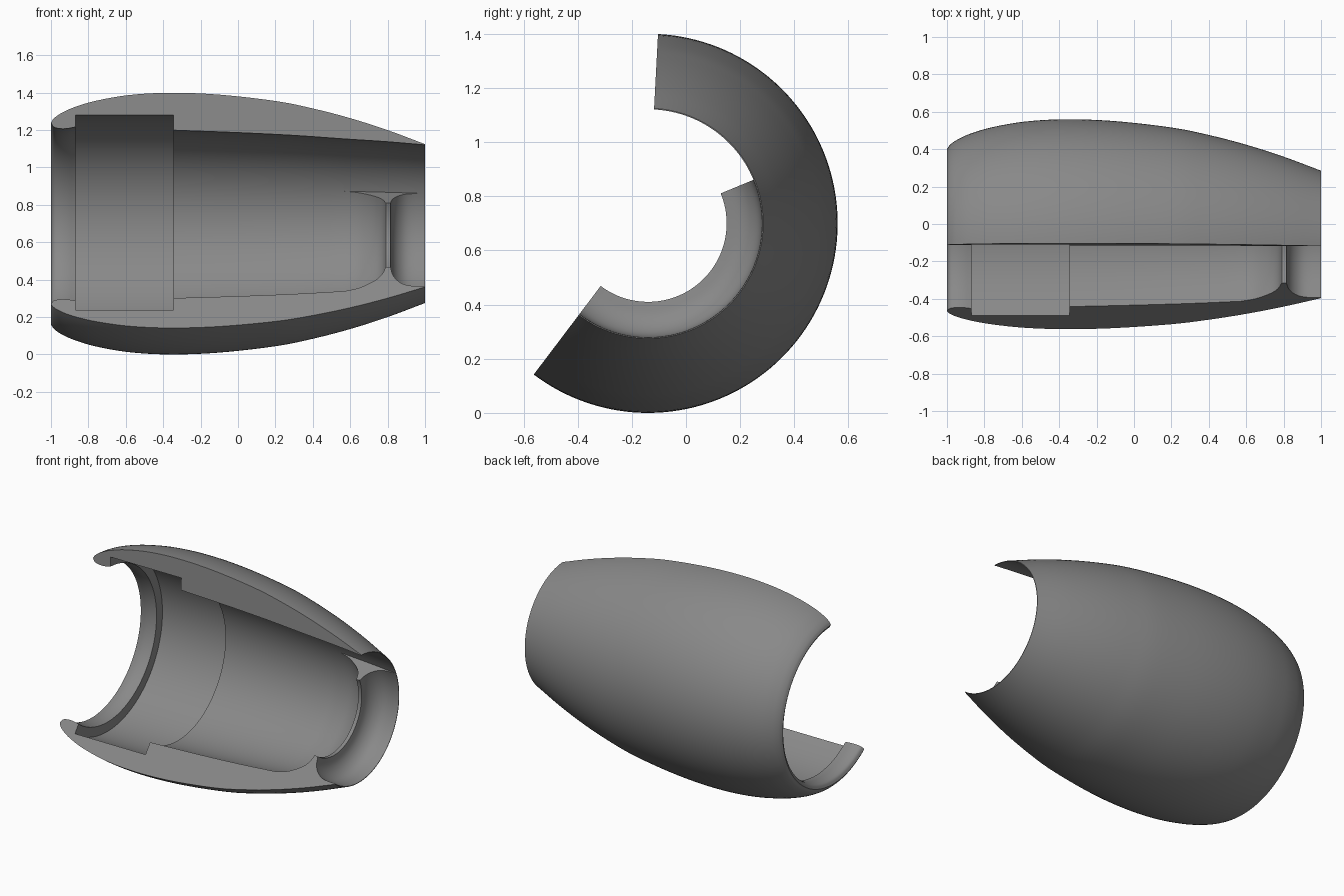
import bpy, bmesh
from math import radians, sin, cos
from mathutils import Vector

if "Cube" in bpy.data.objects:
    bpy.data.objects.remove(bpy.data.objects["Cube"])

CY, CZ = -0.14, 0.70            # axis of revolution runs along x
TOP, STEP, END = 87.0, 22.4, -127.1


def smooth(pts, n=6):
    """Catmull-Rom curve through (x, radius) points."""
    p = [Vector(q) for q in pts]
    p = [2 * p[0] - p[1]] + p + [2 * p[-1] - p[-2]]
    out = []
    for i in range(1, len(p) - 2):
        a, b, c, d = p[i - 1:i + 3]
        for k in range(n):
            t = k / n
            out.append(0.5 * (2 * b + (c - a) * t + (2 * a - 5 * b + 4 * c - d) * t * t
                              + (3 * b - a - 3 * c + d) * t ** 3))
    return out + [p[-2]]


# Profiles as (x, radius)
outer = smooth([(-1, .54), (-.985, .562), (-.95, .588), (-.88, .621), (-.76, .657),
                (-.58, .688), (-.36, .70), (-.1, .690), (.2, .656), (.4, .616),
                (.6, .564), (.8, .500), (1, .425)])
lip = smooth([(-.87, .517), (-.91, .509), (-.95, .508), (-.985, .517), (-1, .54)], 4)
bore = smooth([(-.345, .50), (0, .487), (.3, .472), (.57, .453)], 3)
plain_end = smooth([(.57, .453), (.8, .438), (1, .421)], 3)
flange = (smooth([(.57, .453), (.65, .430), (.73, .383), (.77, .340), (.79, .29)], 4)
          + smooth([(.815, .29), (.828, .345), (.86, .389), (.91, .415), (1, .421)], 4))
groove = [Vector((-.345, .58)), Vector((-.87, .58))]


def closed(tail):
    """Whole section: outside, end detail, bore, groove, lip."""
    return outer + tail[::-1] + bore[-2::-1] + groove + lip[:-1]


def place(p, deg):
    a = radians(deg)
    return (p.x, CY + p.y * cos(a), CZ + p.y * sin(a))


def sector(bm, prof, a0, a1, steps):
    rings = [[bm.verts.new(place(p, a0 + (a1 - a0) * s / steps)) for p in prof]
             for s in range(steps + 1)]
    n = len(prof)
    for r, q in zip(rings, rings[1:]):
        for i in range(n):
            j = (i + 1) % n
            bm.faces.new((r[i], r[j], q[j], q[i]))
    return rings


bm = bmesh.new()
upper = sector(bm, closed(plain_end), TOP, STEP, 28)
lower = sector(bm, closed(flange), STEP, END, 64)
# Flat cut faces and the end face of the inner flange
bm.faces.new(upper[0])
bm.faces.new(lower[-1])
bm.faces.new([bm.verts.new(place(p, STEP)) for p in flange + plain_end[-2:0:-1]])
bmesh.ops.remove_doubles(bm, verts=bm.verts, dist=1e-5)
bmesh.ops.recalc_face_normals(bm, faces=bm.faces)

mesh = bpy.data.meshes.new("shell_section")
bm.to_mesh(mesh)
bm.free()
shell = bpy.data.objects.new("shell_section", mesh)
bpy.context.collection.objects.link(shell)

# Dark grey finish
dark = bpy.data.materials.new("dark_grey")
dark.diffuse_color = (0.25, 0.25, 0.25, 1)
dark.use_nodes = True
dark.node_tree.nodes["Principled BSDF"].inputs["Base Color"].default_value = dark.diffuse_color
mesh.materials.append(dark)

bpy.context.view_layer.objects.active = shell
shell.select_set(True)
bpy.ops.object.shade_smooth_by_angle(angle=radians(30))
